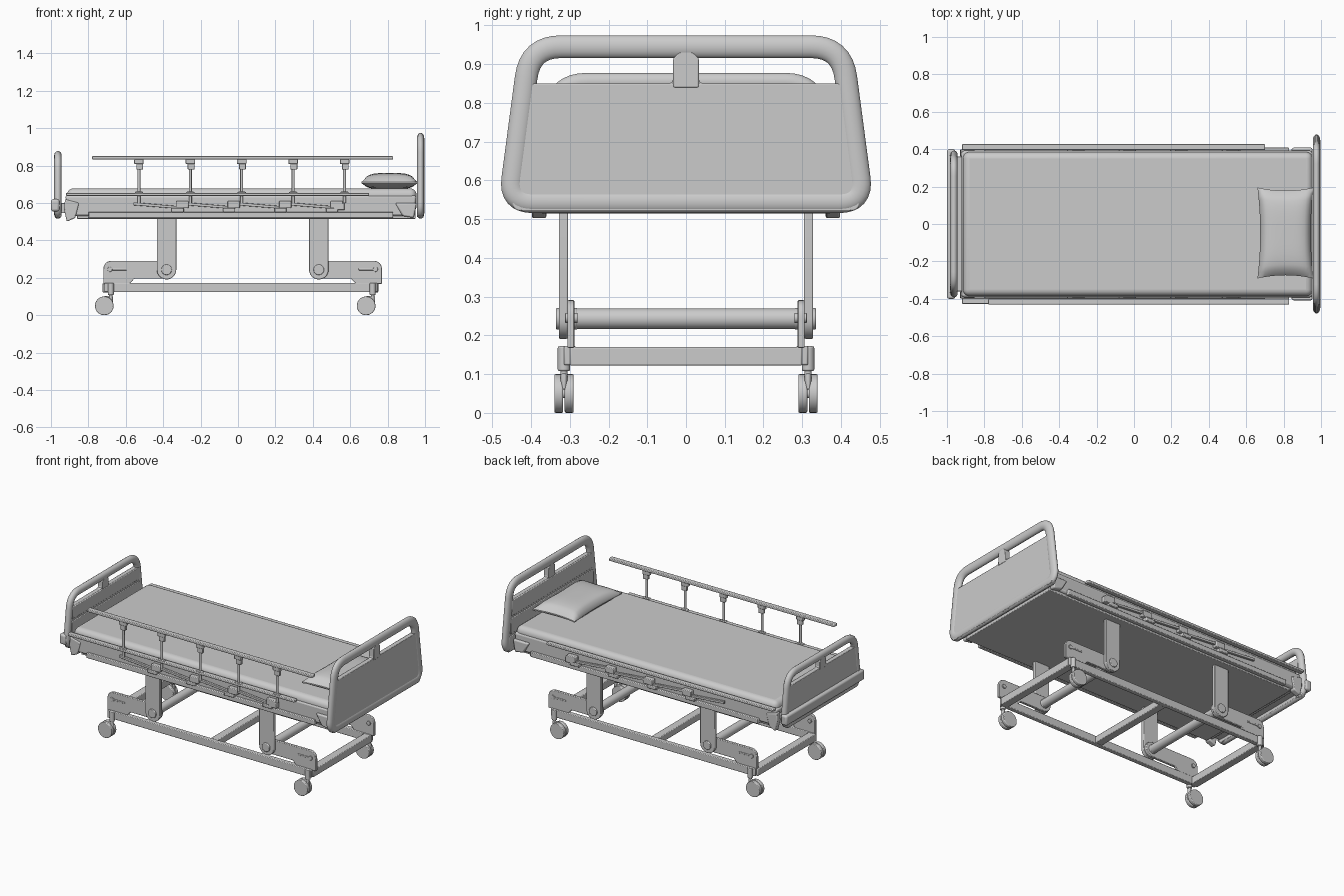
import bpy, bmesh, math
from mathutils import Vector

if "Cube" in bpy.data.objects:
    bpy.data.objects.remove(bpy.data.objects["Cube"])


def finish(name, bm, bevel=0, smooth=True, segs=3):
    bmesh.ops.recalc_face_normals(bm, faces=bm.faces)
    me = bpy.data.meshes.new(name)
    bm.to_mesh(me)
    bm.free()
    ob = bpy.data.objects.new(name, me)
    bpy.context.collection.objects.link(ob)
    if bevel:
        m = ob.modifiers.new("bevel", 'BEVEL')
        m.width, m.segments, m.limit_method = bevel, segs, 'ANGLE'
    if smooth:
        bpy.ops.object.select_all(action='DESELECT')
        ob.select_set(True)
        bpy.context.view_layer.objects.active = ob
        bpy.ops.object.shade_smooth_by_angle(angle=math.radians(40))
    return ob


def box(name, x, y, z, bevel=0.004, segs=2):
    bm = bmesh.new()
    bmesh.ops.create_cube(bm, size=1)
    for v in bm.verts:
        v.co = Vector([(r[0] + r[1]) / 2 + c * (r[1] - r[0]) for r, c in zip((x, y, z), v.co)])
    return finish(name, bm, bevel, segs=segs)


def prism(name, pts, axis, a, b, bevel=0.003):
    """Extrude an outline: (x,z) along y, or (y,z) along x."""
    bm = bmesh.new()
    put = (lambda p: (p[0], a, p[1])) if axis == 'y' else (lambda p: (a, p[0], p[1]))
    f = bm.faces.new([bm.verts.new(put(p)) for p in pts])
    ext = bmesh.ops.extrude_face_region(bm, geom=[f])
    off = Vector((0, b - a, 0) if axis == 'y' else (b - a, 0, 0))
    bmesh.ops.translate(bm, vec=off, verts=[g for g in ext['geom'] if isinstance(g, bmesh.types.BMVert)])
    return finish(name, bm, bevel, segs=2)


def cyl(name, p, q, r, bevel=0, n=32):
    bm = bmesh.new()
    p, q = Vector(p), Vector(q)
    bmesh.ops.create_cone(bm, cap_ends=True, segments=n, radius1=r, radius2=r, depth=(q - p).length)
    rot = (q - p).to_track_quat('Z', 'Y')
    for v in bm.verts:
        v.co = rot @ v.co + (p + q) / 2
    return finish(name, bm, bevel)


def rounded(pts, radii, n=8):
    """Round the corners of an outline."""
    out = []
    for i, (p, r) in enumerate(zip(pts, radii)):
        p = Vector(p)
        a = p + (Vector(pts[i - 1]) - p).normalized() * r
        b = p + (Vector(pts[(i + 1) % len(pts)]) - p).normalized() * r
        for k in range(n + 1 if r else 1):
            t = k / n
            out.append(tuple((1 - t) ** 2 * a + 2 * t * (1 - t) * p + t * t * b))
    return out


def end_board(name, x, inner, wb, wt, z0, z1, s0, s1):
    """Tube frame, lower panel, centre post; inner = direction to the mattress."""
    r = (z1 - s1) / 2
    loop = rounded([(-wb + r, z0 + r), (wb - r, z0 + r), (wt - r, z1 - r), (-wt + r, z1 - r)],
                   [0.06, 0.06, 0.08, 0.08])
    cu = bpy.data.curves.new(name + "_frame", 'CURVE')
    cu.dimensions, cu.bevel_depth, cu.bevel_resolution = '3D', r, 5
    sp = cu.splines.new('POLY')
    sp.points.add(len(loop) - 1)
    for pt, (y, z) in zip(sp.points, loop):
        pt.co = (0, y, z, 1)
    sp.use_cyclic_u, sp.use_smooth = True, True
    ob = bpy.data.objects.new(name + "_frame", cu)
    bpy.context.collection.objects.link(ob)
    ob.location.x, ob.scale.x = x, 0.02 / r
    width = lambda z: wb + (wt - wb) * (z - z0) / (z1 - z0) - r
    a, b = width(z0 + r), width(s0)
    panel = rounded([(-a, z0 + 0.006), (a, z0 + 0.006), (b, s0), (-b, s0)], [0.03, 0.03, 0, 0])
    prism(name + "_panel", panel, 'x', x - 0.015, x + 0.015)
    prism(name + "_post", [(-.033, s0 - .01), (.033, s0 - .01), (.033, s1), (.012, s1 + .02),
                           (-.012, s1 + .02), (-.033, s1)], 'x', x - .017, x + .017)
    # fillets closing the inner slot ends
    for s in (-1, 1):
        prism(name + "_slot_fillet", [(s * .03, s0 - .003), (s * .05, s0 - .003), (s * .036, s0 + .004),
                                      (s * .03, s0 + .02)], 'x', x - .014, x + .014, 0)
    # horizontal bands on the face towards the mattress
    h = (s0 - z0) / 3
    for i in range(3):
        zz = z0 + .01 + i * h
        w = width(zz + h) - .005
        box(name + "_band", sorted((x, x + inner * .019)), (-w, w), (zz, zz + h - .012))


end_board("headboard", 0.976, -1, 0.485, 0.432, 0.515, 0.975, 0.85, 0.915)
end_board("footboard", -0.963, 1, 0.40, 0.36, 0.515, 0.878, 0.785, 0.83)
box("foot_bumper", (-1.0, -0.955), (-0.40, 0.40), (0.555, 0.62), 0.012, 3)
box("foot_link", (-0.96, -0.88), (-0.36, 0.36), (0.545, 0.60))

# Mattress, draped sheet and bed deck
box("mattress", (-0.915, 0.955), (-0.385, 0.385), (0.55, 0.678), 0.035, 5)
prism("sheet_skirt", [(-0.895, 0.53), (0.94, 0.53), (0.955, 0.64), (-0.925, 0.64)], 'y', -0.392, 0.392, 0.012)
box("bed_deck", (-0.86, 0.95), (-0.375, 0.375), (0.515, 0.56))
for s in (-1, 1):
    prism("sheet_corner", [(-.925, .62), (-.93, .565), (-.915, .50), (-.87, .52), (-.85, .60)], 'y',
          s * .36, s * .398, 0.006)
    prism("sheet_head_corner", [(.84, .60), (.955, .60), (.94, .52), (.88, .53)], 'y', s * .37, s * .408, 0.008)

# Pillow
bm = bmesh.new()
bmesh.ops.create_cube(bm, size=2)
bmesh.ops.subdivide_edges(bm, edges=bm.edges[:], cuts=15, use_grid_fill=True)
for v in bm.verts:
    u, w, t = v.co
    puff = max(0, (1 - u ** 4) * (1 - w ** 4)) ** 0.5
    pinch_u, pinch_w = 1 - 0.10 * (1 - w * w), 1 - 0.07 * (1 - u * u)
    v.co = (0.81 + 0.15 * u * pinch_u, -0.048 + 0.243 * w * pinch_w,
            0.708 + t * (0.004 + (0.048 if t > 0 else 0.03) * puff))
finish("pillow", bm)

# Side rails on both sides: base bar, folding links and folded hand rail
for s in (-1, 1):
    def yr(a, b):
        return tuple(sorted((s * a, s * b)))
    box("rail_base", (-0.80, 0.83), yr(0.38, 0.408), (0.52, 0.552))
    box("folded_rail", (-0.92, 0.70), yr(0.395, 0.427), (0.638, 0.654))
    for i in range(5):
        px = -0.53 + 0.275 * i
        if i < 4:
            cx = px + 0.22
            box("link_block", (cx - .045, cx + .02), yr(.39, .422), (.55, .572))
            box("link_cap", (cx - .02, cx + .045), yr(.39, .422), (.572, .61))
            prism("folding_link", [(px - .03, .588), (cx, .568), (cx, .582), (px - .03, .604)], 'y',
                  s * .398, s * .414, 0.002)
        else:
            box("link_block", (px - .06, px), yr(.39, .422), (.562, .60))
        box("link_mount", (cx - .02, cx + .02), yr(.38, .405), (.545, .575))

# Raised hand rail on the front
box("raised_rail", (-0.78, 0.83), (-0.43, -0.398), (0.832, 0.85))
for i in range(5):
    px = -0.53 + 0.275 * i
    cyl("rail_post", (px, -.413, .60), (px, -.413, .80), .008, n=16)
    box("post_top", (px - .025, px + .025), (-.427, -.401), (.808, .834))
    box("post_socket", (px - .014, px + .022), (-.425, -.403), (.778, .812))
    box("post_foot", (px - .022, px + .022), (-.425, -.403), (.65, .66))

# Lifting legs and undercarriage, mirrored about the base centre
C = 0.025
for e in (-1, 1):
    X = lambda d: C + e * d
    arc = lambda r, a0, a1: [(X(.407 + r * math.cos(math.radians(t))), .243 + r * math.sin(math.radians(t)))
                             for t in range(a0, a1 + 1, 12)]
    cyl("pivot_tube", (X(.407), -.30, .243), (X(.407), .30, .243), .027)
    for s in (-1, 1):
        prism("lift_leg", arc(.052, 180, 360) + [(X(.459), .53), (X(.355), .53)], 'y', s * .305, s * .328)
        lower = rounded([(X(.745), .165), (X(.745), .29)], [0, 0])
        lower = arc(.048, 84, 276) + [(X(.58), .195), (X(.605), .168), (X(.70), .168)]
        lower += rounded([(X(.70), .168), (X(.745), .168), (X(.745), .291), (X(.407), .291)],
                         [0, .004, .05, 0])[1:-1]
        prism("undercarriage_plate", lower, 'y', s * .288, s * .306)
        cyl("pivot_bolt", (X(.407), s * .28, .243), (X(.407), s * .336, .243), .028, .004)
        cyl("slot_pin", (X(.71), s * .28, .245), (X(.71), s * .312, .245), .013, .002)
        box("plate_slot_bar", sorted((X(.62), X(.71))), sorted((s * .30, s * .309)), (.24, .25), .002)
    cx = -0.70 if e < 0 else 0.725
    box("end_crossbar", (cx - .025, cx + .025), (-.30, .30), (.122, .17))
box("middle_crossbar", (0.0, 0.05), (-.30, .30), (.125, .168))
for s in (-1, 1):
    box("base_rail", (-0.715, 0.745), sorted((s * .285, s * .315)), (.123, .173))

# Casters: twin-disc wheels trailing towards the foot
for sx in (-0.68, 0.72):
    for s in (-1, 1):
        y = s * .315
        cyl("caster_housing", (sx, y, .108), (sx, y, .172), .016, .004)
        cyl("caster_stem", (sx, y, .07), (sx, y, .12), .009, n=16)
        box("caster_fork", (sx - .035, sx + .012), (y - .006, y + .006), (.06, .102))
        for a, b in ((-.025, -.002), (.002, .025)):
            cyl("caster_wheel", (sx - .035, y + a, .05), (sx - .035, y + b, .05), .05, .004)
        cyl("caster_axle", (sx - .035, y - .022, .05), (sx - .035, y + .022, .05), .012)
